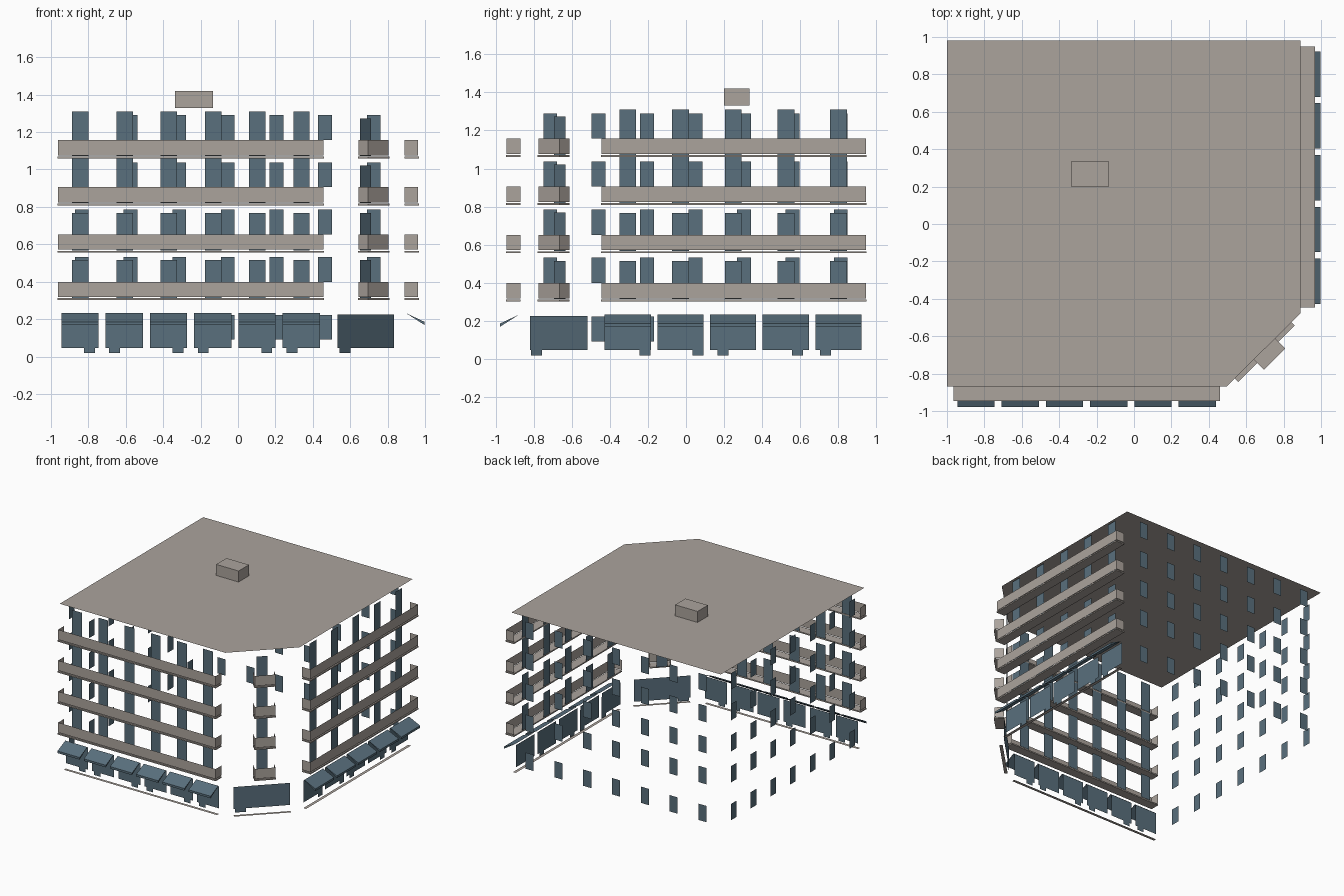
import bpy, bmesh
from mathutils import Vector

cube = bpy.data.objects.get("Cube")
if cube:
    bpy.data.objects.remove(cube)


def material(name, rgb):
    m = bpy.data.materials.new(name)
    m.use_nodes = True
    m.diffuse_color = (*rgb, 1)
    m.node_tree.nodes["Principled BSDF"].inputs["Base Color"].default_value = (*rgb, 1)
    return m


STONE = material("warm grey stone", (0.41, 0.37, 0.335))
GLASS = material("slate blue glass", (0.10, 0.16, 0.205))


class Part:
    """Collects faces in a wall's own frame: u along, n outward, z up."""

    def __init__(self, name, mat, origin=(0, 0), along=(1, 0)):
        self.name, self.mat, self.bm = name, mat, bmesh.new()
        self.o = Vector((*origin, 0))
        self.u = Vector((*along, 0)).normalized()
        self.n = Vector((self.u.y, -self.u.x, 0))

    def face(self, points):
        self.bm.faces.new([self.bm.verts.new(self.o + self.u * u + self.n * n + Vector((0, 0, z)))
                           for u, n, z in points])

    def pane(self, u0, u1, z0, z1, n=0.0):
        self.face([(u0, n, z0), (u1, n, z0), (u1, n, z1), (u0, n, z1)])

    def end(self, u, n0, n1, z0, z1):
        self.face([(u, n0, z0), (u, n1, z0), (u, n1, z1), (u, n0, z1)])

    def prism(self, u0, u1, profile):
        a = [(u0, n, z) for n, z in profile]
        b = [(u1, n, z) for n, z in profile]
        self.face(a[::-1])
        self.face(b)
        for i in range(len(a)):
            j = (i + 1) % len(a)
            self.face([a[i], a[j], b[j], b[i]])

    def box(self, u0, u1, n0, n1, z0, z1):
        self.prism(u0, u1, [(n0, z0), (n1, z0), (n1, z1), (n0, z1)])

    def finish(self, solid=False):
        if solid:
            bmesh.ops.remove_doubles(self.bm, verts=self.bm.verts, dist=1e-5)
            bmesh.ops.recalc_face_normals(self.bm, faces=self.bm.faces)
        mesh = bpy.data.meshes.new(self.name)
        self.bm.to_mesh(mesh)
        self.bm.free()
        mesh.materials.append(self.mat)
        ob = bpy.data.objects.new(self.name, mesh)
        bpy.context.collection.objects.link(ob)


FLOORS = [0.302, 0.555, 0.808, 1.06]
DOOR_TOPS = [0.515, 0.767, 1.06, 1.31]
ROOF_Z = 1.33

# Flat roof with one cut corner, and the small roof hut
roof = Part("roof", STONE)
roof.face([(x, -y, ROOF_Z) for x, y in
           [(-1, -0.87), (0.495, -0.87), (0.89, -0.477), (0.89, 0.98), (-1, 0.98)]])
roof.finish()
hut = Part("roof_hut", STONE)
hut.box(-0.337, -0.135, -0.333, -0.2, ROOF_Z, 1.42)
hut.finish(True)


def balconies(name, origin, along, u0, u1):
    slabs = Part(name + "_balcony_slabs", STONE, origin, along)
    rails = Part(name + "_balcony_parapets", STONE, origin, along)
    for z in FLOORS:
        slabs.box(u0 - 0.003, u1 + 0.003, 0, 0.077, z, z + 0.01)
        lo, hi = z + 0.016, z + 0.097
        rails.pane(u0, u1, lo, hi, 0.073)
        rails.end(u0, 0, 0.073, lo, hi)
        rails.end(u1, 0, 0.073, lo, hi)
    slabs.finish(True)
    rails.finish()


def street_wall(name, origin, along, balcony, first_door, door_step, count,
                first_shop, shop_width, shop_doors):
    balconies(name, origin, along, *balcony)
    # Tall balcony doors
    doors = Part(name + "_balcony_doors", GLASS, origin, along)
    for i in range(count):
        u = first_door + i * door_step
        for z, top in zip(FLOORS, DOOR_TOPS):
            doors.pane(u, u + 0.088, z + 0.012, top)
    doors.finish()
    # Shop windows, wedge awnings and shop doors
    shops = Part(name + "_shop_windows", GLASS, origin, along)
    awnings = Part(name + "_awnings", GLASS, origin, along)
    for i in range(count):
        u = first_shop + i * door_step
        shops.pane(u, u + shop_width, 0.045, 0.225)
        awnings.prism(u, u + shop_width, [(0.008, 0.232), (0.108, 0.185), (0.108, 0.168)])
    shops.finish()
    awnings.finish(True)
    entries = Part(name + "_shop_doors", GLASS, origin, along)
    for u in shop_doors:
        entries.pane(u, u + 0.058, 0.018, 0.195, 0.003)
    entries.finish()
    # Pavement sill
    sill = Part(name + "_sill", STONE, origin, along)
    end = first_shop + (count - 1) * door_step + shop_width
    sill.face([(first_shop, 0, 0), (end, 0, 0), (end, 0.025, 0), (first_shop, 0.025, 0)])
    sill.finish()


street_wall("front", (0, -0.87), (1, 0), (-0.963, 0.458), -0.887, 0.2365, 6,
            -0.944, 0.199, [-0.823, -0.69, -0.35, -0.215, 0.125, 0.26])
street_wall("left", (0.89, 0), (0, 1), (-0.443, 0.945), -0.35, 0.277, 5,
            -0.428, 0.243, [-0.245, 0.033, 0.165, 0.557, 0.703])

# Cut corner: small balconies, doors and one large shop front
corner, diagonal = (0.6925, -0.6735), (1, 1)
balconies("corner", corner, diagonal, -0.07, 0.085)
corner_doors = Part("corner_doors", GLASS, corner, diagonal)
for z in FLOORS:
    corner_doors.pane(-0.042, 0.042, z + 0.012, z + 0.213, -0.014)
corner_doors.finish()
corner_shop = Part("corner_shop_window", GLASS, corner, diagonal)
corner_shop.pane(-0.217, 0.21, 0.045, 0.225, -0.01)
corner_shop.finish()
corner_entry = Part("corner_shop_door", GLASS, corner, diagonal)
corner_entry.pane(-0.207, -0.122, 0.018, 0.195, -0.006)
corner_entry.finish()
corner_sill = Part("corner_sill", STONE, corner, diagonal)
corner_sill.face([(-0.217, 0, 0), (0.21, 0, 0), (0.21, 0.025, 0), (-0.217, 0.025, 0)])
corner_sill.finish()

# Plain windows on the back and the right side, seven columns by five storeys
for name, origin, along, first, step in (
        ("back", (0, 0.98), (-1, 0), -0.762, 0.26),
        ("right", (-1, 0), (0, -1), -0.85, 0.2545)):
    windows = Part(name + "_windows", GLASS, origin, along)
    for z in [0.09] + [f + 0.097 for f in FLOORS]:
        for i in range(7):
            u = first + i * step
            windows.pane(u, u + 0.073, z, z + 0.133)
    windows.finish()
